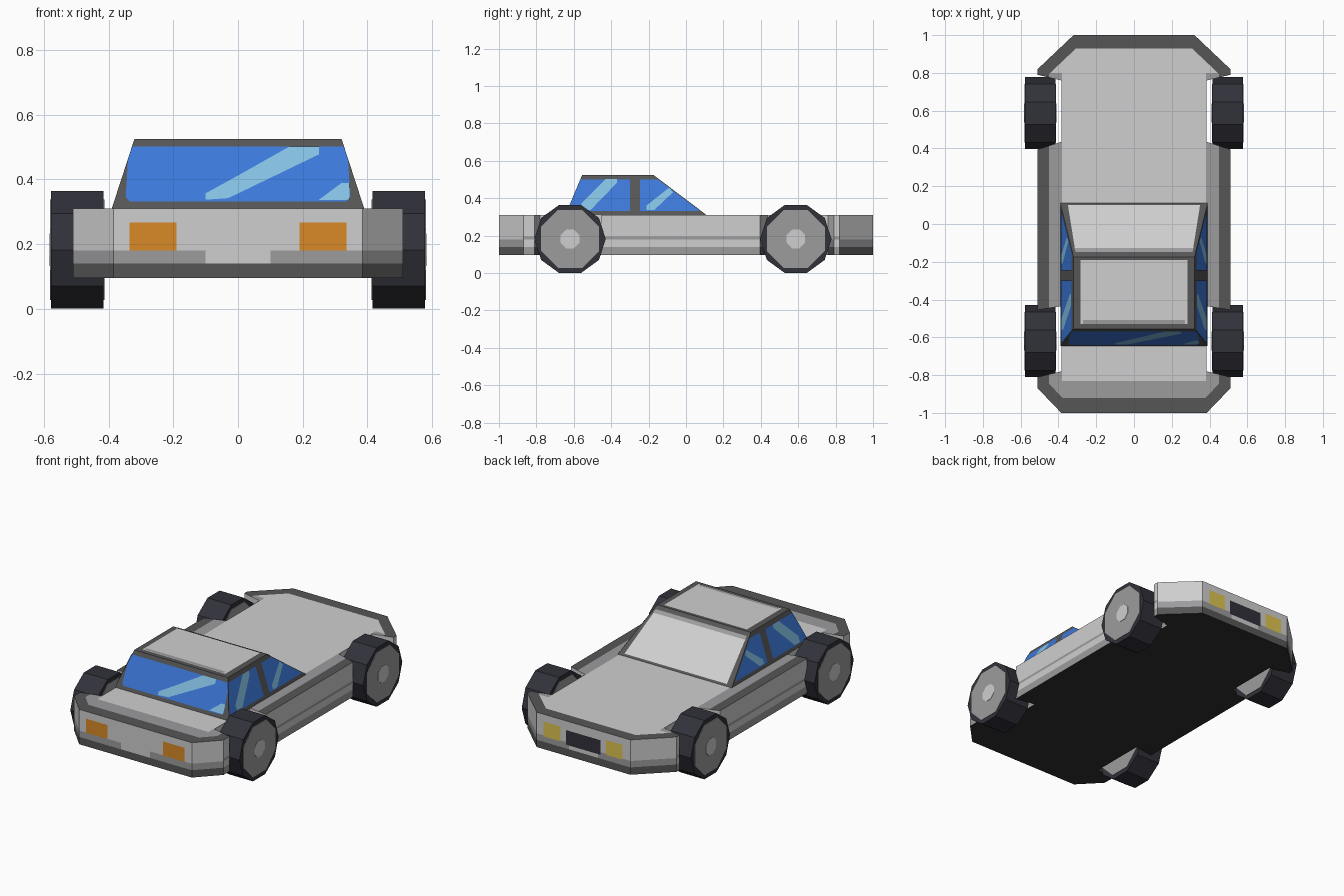
import bpy, bmesh, math
from mathutils import Vector, Matrix

if "Cube" in bpy.data.objects:
    bpy.data.objects.remove(bpy.data.objects["Cube"])


def material(name, r, g, b):
    m = bpy.data.materials.new(name)
    lin = [(c / 255 / 12.92) if c < 11 else ((c / 255 + 0.055) / 1.055) ** 2.4 for c in (r, g, b)]
    m.diffuse_color = (*lin, 1)
    m.use_nodes = True
    m.node_tree.nodes["Principled BSDF"].inputs["Base Color"].default_value = m.diffuse_color
    return m


LIGHT = material("light grey paint", 207, 207, 207)
MID = material("mid grey paint", 156, 156, 158)
DARK = material("dark grey trim", 86, 86, 86)
BLACK = material("black underside", 48, 48, 48)
TYRE = material("tyre rubber", 49, 49, 58)
BLUE = material("blue glass", 60, 120, 218)
SHINE = material("pale blue shine", 132, 192, 226)
ORANGE = material("orange lamp", 216, 138, 38)
YELLOW = material("yellow lamp", 222, 196, 82)


def finish(name, bm, *mats):
    me = bpy.data.meshes.new(name)
    bm.to_mesh(me)
    bm.free()
    for m in mats:
        me.materials.append(m)
    ob = bpy.data.objects.new(name, me)
    bpy.context.collection.objects.link(ob)
    return ob


def plate(name, pts, place, out, mat, lift=0.003):
    """Flat painted patch: 2D points mapped onto a surface, lifted outward."""
    out = Vector(out).normalized()
    bm = bmesh.new()
    f = bm.faces.new([bm.verts.new(Vector(place(a, b)) + out * lift) for a, b in pts])
    f.normal_update()
    if f.normal.dot(out) < 0:
        f.normal_flip()
    return finish(name, bm, mat)


def box(a0, a1, b0, b1):
    return [(a0, b0), (a1, b0), (a1, b1), (a0, b1)]


# Body: outline with four wheel notches, extruded upward
Z0, Z1 = 0.095, 0.31
half = [(0.385, -1), (0.51, -0.87), (0.51, -0.81), (0.385, -0.78), (0.385, -0.435),
        (0.51, -0.455), (0.51, 0.395), (0.385, 0.435), (0.385, 0.76), (0.51, 0.79),
        (0.51, 0.82), (0.32, 1)]
outline = half + [(-x, y) for x, y in reversed(half)]
bm = bmesh.new()
base = bm.faces.new([bm.verts.new((x, y, Z0)) for x, y in outline])
ext = bmesh.ops.extrude_face_region(bm, geom=[base], use_keep_orig=True)
bmesh.ops.translate(bm, vec=(0, 0, Z1 - Z0),
                    verts=[v for v in ext["geom"] if isinstance(v, bmesh.types.BMVert)])
bmesh.ops.recalc_face_normals(bm, faces=bm.faces)

# Painted rim: lines parallel to the outer edges (normal, edge point, rim width)
rims = [((0, -1), (0, -1), 0.08), ((0, 1), (0, 1), 0.07)]
for s in (1, -1):
    rims += [((s, 0), (s * 0.51, 0), 0.06),
             ((s * 0.13, -0.125), (s * 0.51, -0.87), 0.06),
             ((s * 0.18, 0.19), (s * 0.51, 0.82), 0.06)]
rims = [(Vector((*n, 0)).normalized(), Vector((*p, 0)), w) for n, p, w in rims]
cuts = [(p - n * w, n) for n, p, w in rims]
cuts += [(Vector((0, 0, z)), Vector((0, 0, 1))) for z in (0.14, 0.18, 0.195)]
cuts += [(Vector((x, 0, 0)), Vector((1, 0, 0))) for x in (-0.38, -0.1, 0.1, 0.38)]
cuts += [(Vector((0, y, 0)), Vector((0, 1, 0))) for y in (-0.83, 0.8)]
for co, no in cuts:
    bmesh.ops.bisect_plane(bm, geom=bm.verts[:] + bm.edges[:] + bm.faces[:],
                           plane_co=co, plane_no=no, dist=1e-5)
bm.normal_update()


def body_paint(f):
    c, n = f.calc_center_median(), f.normal
    if n.z < -0.5:
        return 3
    if n.z > 0.5:
        if any((p - c).dot(r) < w for r, p, w in rims):
            return 2
        return 1 if c.y < -0.83 or (abs(c.x) > 0.38 and c.y < 0.8) else 0
    if abs(n.x) > 0.9:
        return 1 if c.z < 0.14 or 0.18 < c.z < 0.195 else 0
    if c.z < 0.14:
        return 2
    return 1 if c.z < 0.18 and abs(c.x) > 0.1 else 0


for f in bm.faces:
    f.material_index = body_paint(f)
finish("body", bm, LIGHT, MID, DARK, BLACK)

# Cabin: tapered block
H = 0.525
bm = bmesh.new()
lo = [bm.verts.new((x, y, Z1)) for x, y in box(-0.39, 0.39, -0.645, 0.11)]
hi = [bm.verts.new((x, y, H)) for x, y in box(-0.32, 0.32, -0.555, -0.175)]
bm.faces.new(lo)
bm.faces.new(hi)
for i in range(4):
    j = (i + 1) % 4
    bm.faces.new((lo[i], lo[j], hi[j], hi[i]))
bmesh.ops.recalc_face_normals(bm, faces=bm.faces)
finish("cabin", bm, DARK)


def rise(z):
    return (z - Z1) / (H - Z1)


# Front glass and its shine
def front(x, z):
    return (x, -0.645 + 0.09 * rise(z), z)


f_out = (0, -0.215, 0.09)
plate("front_glass", [(-0.335, 0.33), (0.335, 0.33), (0.347, 0.345), (0.34, 0.46),
                      (0.326, 0.5), (-0.326, 0.5), (-0.34, 0.46), (-0.347, 0.345)],
      front, f_out, BLUE)
plate("front_shine", [(-0.10, 0.335), (-0.03, 0.34), (0.25, 0.475), (0.25, 0.5),
                      (0.16, 0.5), (0, 0.41), (-0.1, 0.355)], front, f_out, SHINE, 0.005)
plate("front_corner_shine", [(0.25, 0.335), (0.345, 0.335), (0.345, 0.387), (0.32, 0.387)],
      front, f_out, SHINE, 0.005)


# Rear sloping panel
def rear(x, z):
    return (x, 0.11 - 0.285 * rise(z), z)


r_out = (0, 0.215, 0.285)
plate("rear_panel", [(-0.35, 0.318), (0.35, 0.318), (0.31, 0.507), (-0.31, 0.507)],
      rear, r_out, LIGHT)
plate("rear_panel_edge", [(-0.315, 0.492), (0.315, 0.492), (0.31, 0.507), (-0.31, 0.507)],
      rear, r_out, MID, 0.005)

# Roof panel
roof = lambda x, y: (x, y, H)
plate("roof_panel", box(-0.283, 0.283, -0.53, -0.19), roof, (0, 0, 1), LIGHT)
plate("roof_panel_edge", box(-0.27, 0.27, -0.53, -0.507), roof, (0, 0, 1), MID, 0.005)

# Side windows with shines
for s, side in ((1, "right"), (-1, "left")):
    place = lambda y, z, s=s: (s * (0.39 - 0.07 * rise(z)), y, z)
    out = (s * 0.215, 0, 0.07)
    plate(side + "_window_a", [(-0.633, 0.33), (-0.30, 0.33), (-0.30, 0.5), (-0.565, 0.5)],
          place, out, BLUE)
    plate(side + "_window_b", [(-0.245, 0.33), (0.075, 0.33), (-0.15, 0.5), (-0.245, 0.5)],
          place, out, BLUE)
    plate(side + "_shine_a", [(-0.56, 0.335), (-0.51, 0.335), (-0.37, 0.48), (-0.37, 0.5),
                              (-0.43, 0.5), (-0.56, 0.37)], place, out, SHINE, 0.005)
    plate(side + "_shine_b", [(-0.21, 0.335), (-0.17, 0.335), (-0.07, 0.43), (-0.09, 0.455),
                              (-0.21, 0.36)], place, out, SHINE, 0.005)
    # Lamps at both ends
    plate(side + "_orange_lamp", box(s * 0.19, s * 0.335, 0.18, 0.267),
          lambda x, z: (x, -1, z), (0, -1, 0), ORANGE)
    plate(side + "_yellow_lamp", box(s * 0.155, s * 0.27, 0.175, 0.267),
          lambda x, z: (x, 1, z), (0, 1, 0), YELLOW)

plate("grille", box(-0.117, 0.117, 0.165, 0.255), lambda x, z: (x, 1, z), (0, 1, 0), TYRE)


# Wheels: ten-sided tyre, octagonal hub face and centre cap showing on both sides
def disc(name, x, y, sides, radius, depth, turn, mat):
    bm = bmesh.new()
    m = (Matrix.Translation((x, y, 0.182)) @ Matrix.Rotation(math.pi / 2, 4, 'Y')
         @ Matrix.Rotation(turn, 4, 'Z'))
    bmesh.ops.create_cone(bm, cap_ends=True, segments=sides, radius1=radius,
                          radius2=radius, depth=depth, matrix=m)
    finish(name, bm, mat)


for s, side in ((1, "right"), (-1, "left")):
    for y, end in ((-0.62, "front"), (0.587, "rear")):
        tag = end + "_" + side
        disc(tag + "_tyre", s * 0.4965, y, 10, 0.191, 0.163, 0, TYRE)
        disc(tag + "_hub", s * 0.4965, y, 8, 0.168, 0.168, math.pi / 8, MID)
        disc(tag + "_hub_cap", s * 0.4965, y, 8, 0.054, 0.172, math.pi / 8, LIGHT)
